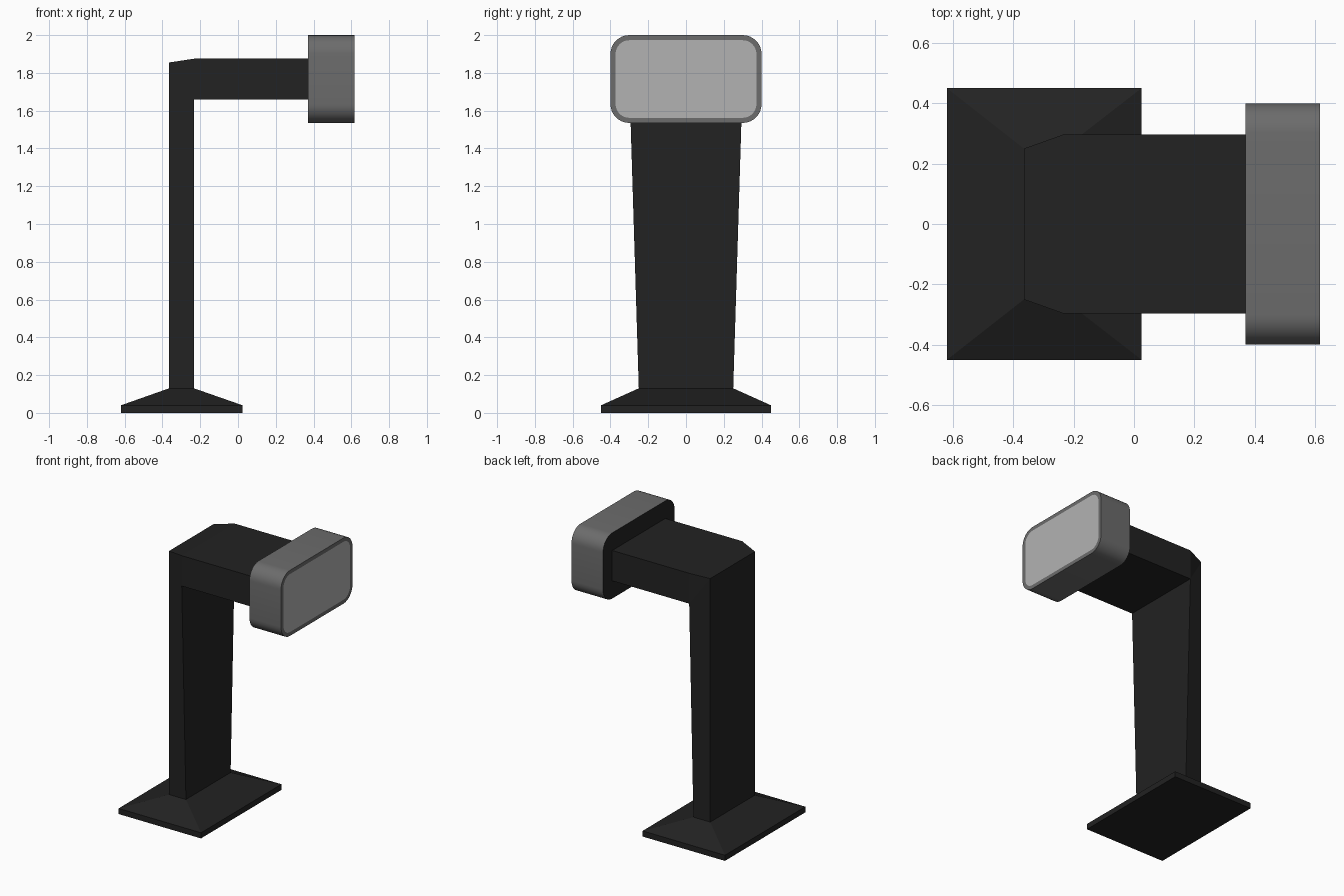
import bpy, math

if "Cube" in bpy.data.objects:
    bpy.data.objects.remove(bpy.data.objects["Cube"])


def material(name, value):
    m = bpy.data.materials.new(name)
    m.diffuse_color = (value, value, value, 1)
    m.use_nodes = True
    m.node_tree.nodes["Principled BSDF"].inputs["Base Color"].default_value = m.diffuse_color
    return m


dark = material("dark_metal", 0.016)
grey = material("grey_casing", 0.15)
light = material("pale_screen", 0.45)


def make(name, verts, faces, mats):
    me = bpy.data.meshes.new(name)
    me.from_pydata(verts, [], faces)
    for m in mats:
        me.materials.append(m)
    ob = bpy.data.objects.new(name, me)
    bpy.context.collection.objects.link(ob)
    return ob


def bridge(a, b, n):
    """Quads joining two rings of n vertices starting at indices a and b."""
    return [(a + i, a + (i + 1) % n, b + (i + 1) % n, b + i) for i in range(n)]


def rect(x0, x1, y, z):
    return [(x0, -y, z), (x1, -y, z), (x1, y, z), (x0, y, z)]


# Base: thin plate with sloping top
XB, XF, ARM_Z, WIDE = -0.365, -0.233, 1.66, 0.297
verts = rect(-0.62, 0.025, 0.45, 0) + rect(-0.62, 0.025, 0.45, 0.04) + rect(XB, XF, 0.25, 0.13)
make("base", verts, [(3, 2, 1, 0), (8, 9, 10, 11)] + bridge(0, 4, 4) + bridge(4, 8, 4), [dark])

# Post and arm: bent side outline (x, z, half width), mirrored across y
outline = [(XB, 0.13, 0.25), (XF, 0.13, 0.25), (XF, ARM_Z, WIDE), (0.375, ARM_Z, WIDE),
           (0.375, 1.875, WIDE), (XF, 1.875, WIDE), (XB, 1.855, 0.25)]
n = len(outline)
verts = [(x, s * w, z) for s in (-1, 1) for x, z, w in outline]
sides = [(0, 1, 2, 6), (2, 5, 6), (2, 3, 4, 5)]
faces = sides + [tuple(i + n for i in reversed(f)) for f in sides]
faces += [tuple(reversed(f)) for f in bridge(0, n, n)]
make("post_and_arm", verts, faces, [dark])


def rounded(x, inset, seg=8):
    """Rounded rectangle ring of the head, counter-clockwise seen from +x."""
    r = 0.1 - inset
    pts = []
    for k, (sy, sz) in enumerate(((1, 1), (-1, 1), (-1, -1), (1, -1))):
        for i in range(seg + 1):
            a = math.pi / 2 * (k + i / seg)
            pts.append((x, sy * 0.3 + r * math.cos(a), 1.7675 + sz * 0.1325 + r * math.sin(a)))
    return pts


# Head: rounded casing with dark back and a pale inset screen
verts = rounded(0.37, 0) + rounded(0.617, 0) + rounded(0.617, 0.027)
n = len(verts) // 3
faces = bridge(0, n, n) + bridge(n, 2 * n, n)
faces += [tuple(reversed(range(n))), tuple(range(2 * n, 3 * n))]
head = make("head", verts, faces, [grey, dark, light])
head.data.polygons[-2].material_index = 1
head.data.polygons[-1].material_index = 2
bpy.context.view_layer.objects.active = head
head.select_set(True)
bpy.ops.object.shade_smooth_by_angle(angle=math.radians(35))
